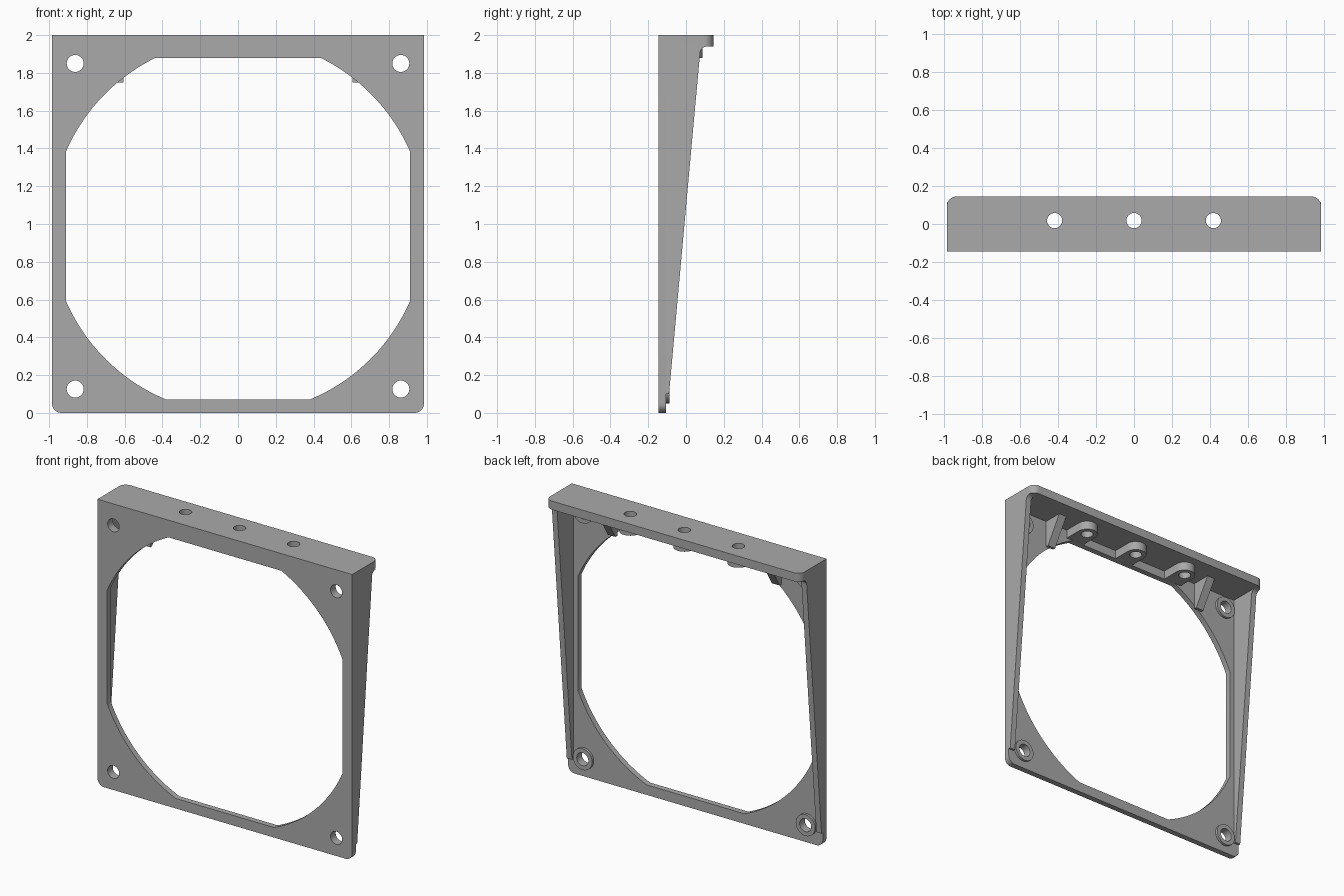
import bpy
from math import sin, cos, acos, asin, pi, radians

if "Cube" in bpy.data.objects:
    bpy.data.objects.remove(bpy.data.objects["Cube"])

GREY = (0.4, 0.4, 0.4, 1)
mat = bpy.data.materials.new("plain grey")
mat.use_nodes = True
mat.diffuse_color = GREY
mat.node_tree.nodes["Principled BSDF"].inputs["Base Color"].default_value = GREY

HALF, FRONT, INNER, BACK = 0.985, -0.145, -0.105, 0.145
SHELF_Z, TOP = 1.94, 2.0
MID_Z, HOLE_X, HOLE_Z = 0.988, 0.862, 0.862


def arc(cx, cy, r, a0, a1, n):
    return [(cx + r * cos(a0 + (a1 - a0) * i / n),
             cy + r * sin(a0 + (a1 - a0) * i / n)) for i in range(n + 1)]


def circle(cx, cy, r, n=32):
    return arc(cx, cy, r, 0, 2 * pi, n)[:-1]


# Each plane gives the rotation and the place of the extrusion middle
PLANES = {
    "xz": ((radians(90), 0, 0), lambda m: (0, m, 0)),
    "yz": ((radians(90), 0, radians(90)), lambda m: (m, 0, 0)),
    "xy": ((0, 0, 0), lambda m: (0, 0, m)),
}


def extrude(name, plane, loops, lo, hi):
    """Solid from a flat outline with holes, running from lo to hi."""
    curve = bpy.data.curves.new(name, "CURVE")
    curve.dimensions = "2D"
    curve.fill_mode = "BOTH"
    curve.extrude = (hi - lo) / 2
    for loop in loops:
        s = curve.splines.new("POLY")
        s.points.add(len(loop) - 1)
        for p, (u, v) in zip(s.points, loop):
            p.co = (u, v, 0, 1)
        s.use_cyclic_u = True
    curve.materials.append(mat)
    ob = bpy.data.objects.new(name, curve)
    bpy.context.collection.objects.link(ob)
    rot, place = PLANES[plane]
    ob.rotation_euler = rot
    ob.location = place((lo + hi) / 2)
    bpy.ops.object.select_all(action="DESELECT")
    ob.select_set(True)
    bpy.context.view_layer.objects.active = ob
    bpy.ops.object.convert(target="MESH")
    bpy.ops.object.shade_smooth_by_angle(angle=radians(30))
    return ob


# Front plate: rounded lower corners, clipped round opening, four screw holes
R, SIDE, UP, DOWN = 0.993, 0.91, 0.892, 0.918
opening = []
for q, rise in enumerate((UP, UP, DOWN, DOWN)):
    a0, a1 = acos(SIDE / R), asin(rise / R)
    if q % 2:
        a0, a1 = a1, a0
    if q == 0:
        span = (a0, a1)
    elif q == 1:
        span = (pi - a0, pi - a1)
    elif q == 2:
        span = (pi + a0, pi + a1)
    else:
        span = (-a0, -a1)
    opening += arc(0, MID_Z, R, *span, 24)

CR = 0.05
outline = [(HALF, TOP), (-HALF, TOP)]
outline += arc(-HALF + CR, CR, CR, pi, 1.5 * pi, 8)
outline += arc(HALF - CR, CR, CR, -pi / 2, 0, 8)
screws = [(sx * HOLE_X, MID_Z + sz * HOLE_Z) for sx in (-1, 1) for sz in (-1, 1)]
extrude("front_plate", "xz",
        [outline, opening] + [circle(x, z, 0.045) for x, z in screws], FRONT, INNER)

# Raised rings behind the screw holes
for x, z in screws:
    extrude("screw_boss", "xz", [circle(x, z, 0.075), circle(x, z, 0.045)], INNER, -0.088)

# Top shelf with rounded back corners and three holes
LUG_X, LUG_Y, LUG_R = (-0.418, 0, 0.418), 0.018, 0.04
shelf = [(-HALF, INNER), (HALF, INNER)]
shelf += arc(HALF - CR, BACK - CR, CR, 0, pi / 2, 8)
shelf += arc(-HALF + CR, BACK - CR, CR, pi / 2, pi, 8)
extrude("top_shelf", "xy",
        [shelf] + [circle(x, LUG_Y, LUG_R) for x in LUG_X], SHELF_Z, TOP)

# Rounded lugs under the shelf holes
for x in LUG_X:
    lug = [(x - 0.07, INNER), (x + 0.07, INNER)] + arc(x, LUG_Y, 0.07, 0, pi, 20)
    extrude("shelf_lug", "xy", [lug, circle(x, LUG_Y, LUG_R)], 1.88, SHELF_Z)

# Tapered side walls, curving into the shelf at the top
wall = [(INNER, 0.1), (-0.09, 0.1), (0.073, 1.89)]
wall += arc(0.113, 1.9, 0.04, pi, pi / 2, 6)
wall += [(INNER, SHELF_Z)]
# Slanted ribs bracing the shelf against the plate
rib = [(INNER, 1.75), (-0.085, 1.75), (0.03, SHELF_Z), (INNER, SHELF_Z)]
for side in (-1, 1):
    for name, shape, a, b in (("side_wall", wall, 0.945, HALF),
                              ("shelf_rib", rib, 0.605, 0.665)):
        lo, hi = sorted((side * a, side * b))
        extrude(name, "yz", [shape], lo, hi)
